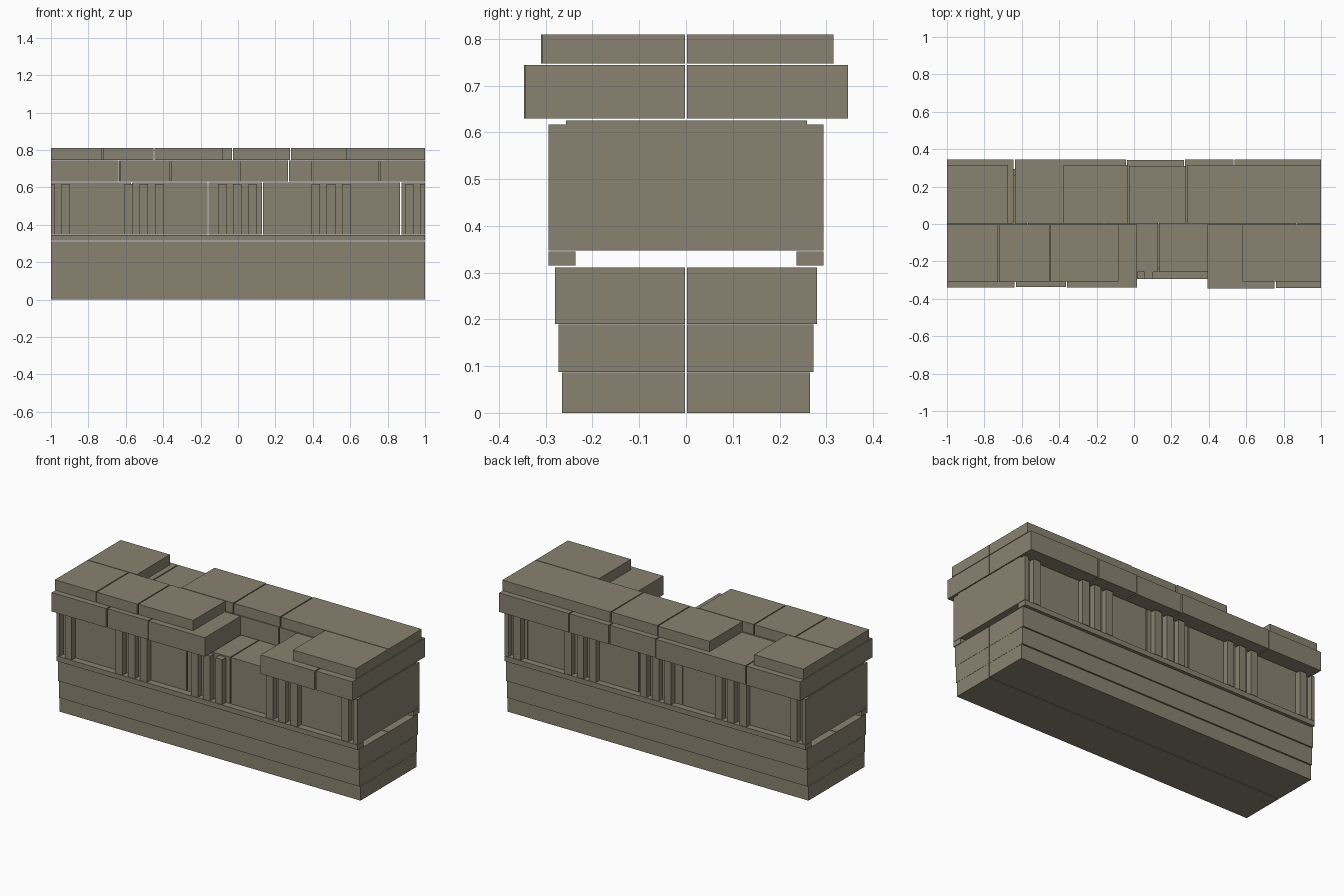
import bpy

cube = bpy.data.objects.get("Cube")
if cube:
    bpy.data.objects.remove(cube, do_unlink=True)

stone = bpy.data.materials.new("weathered stone")
stone.use_nodes = True
STONE = (0.25, 0.225, 0.16, 1)
stone.diffuse_color = STONE
stone.node_tree.nodes["Principled BSDF"].inputs["Base Color"].default_value = STONE

FACES = [(0, 3, 2, 1), (4, 5, 6, 7), (0, 1, 5, 4), (1, 2, 6, 5), (2, 3, 7, 6), (3, 0, 4, 7)]


def block(name, x, y, z):
    """Flat-faced stone block from three (low, high) ranges."""
    x, y = sorted(x), sorted(y)
    verts = [(px, py, pz) for pz in z
             for px, py in ((x[0], y[0]), (x[1], y[0]), (x[1], y[1]), (x[0], y[1]))]
    mesh = bpy.data.meshes.new(name)
    mesh.from_pydata(verts, [], FACES)
    mesh.materials.append(stone)
    obj = bpy.data.objects.new(name, mesh)
    bpy.context.collection.objects.link(obj)
    return obj


def course(name, runs, side, z, gap=0.003):
    """Row of blocks on one side; each run is (start, end, depth)."""
    for i, (a, b, depth) in enumerate(runs):
        x0 = a if a == -1 else a + gap
        x1 = b if b == 1 else b - gap
        block(f"{name}_{i + 1}", (x0, x1), (side * 0.002, side * depth), z)


for side, label in ((-1, "front"), (1, "back")):
    # Stepped lower beams
    for i, (depth, z) in enumerate(((0.265, (0, 0.086)), (0.273, (0.087, 0.189)),
                                    (0.28, (0.19, 0.311)))):
        block(f"{label}_beam_step_{i + 1}", (-1, 1), (side * 0.002, side * depth), z)
    # Narrow ledge under the frieze
    block(f"{label}_ledge", (-1, 1), (side * 0.236, side * 0.294), (0.315, 0.345))
    # Groups of three upright bars
    for group in range(-2, 3):
        for bar in (-1, 0, 1):
            centre = group * 0.5 + bar * 0.081 - 0.003
            x0, x1 = max(-1, centre - 0.023), min(1, centre + 0.023)
            if x1 - x0 > 0.01:
                block(f"{label}_frieze_bar", (x0, x1), (side * 0.255, side * 0.294),
                      (0.347, 0.617))

# Frieze core blocks
seams = (-1, -0.57, -0.16, 0.13, 0.87, 1)
for i, (a, b) in enumerate(zip(seams, seams[1:])):
    block(f"frieze_block_{i + 1}", (a if a == -1 else a + 0.003, b if b == 1 else b - 0.003),
          (-0.257, 0.259), (0.347, 0.625))

# Overhanging cornice, with one front block missing
CORNICE = (0.63, 0.744)
course("front_cornice_left_run", [(-1, -0.635, 0.34), (-0.635, -0.36, 0.336),
                                  (-0.36, 0.02, 0.339)], -1, CORNICE)
course("front_cornice_right_run", [(0.39, 0.755, 0.346), (0.755, 1, 0.343)], -1, CORNICE)
course("back_cornice", [(-1, -0.64, 0.346), (-0.64, -0.04, 0.346), (-0.04, 0.27, 0.341),
                        (0.27, 0.535, 0.345), (0.535, 1, 0.346)], 1, CORNICE)

# Broken top course
TOP = (0.747, 0.809)
course("front_top_left_run", [(-1, -0.725, 0.31), (-0.725, -0.45, 0.31),
                              (-0.45, -0.08, 0.307)], -1, TOP)
course("front_top_right_run", [(0.577, 1, 0.307)], -1, TOP)
course("back_top_end", [(-1, -0.67, 0.315)], 1, TOP)
course("back_top_run", [(-0.38, -0.03, 0.315), (-0.03, 0.28, 0.311), (0.28, 1, 0.315)], 1, TOP)
